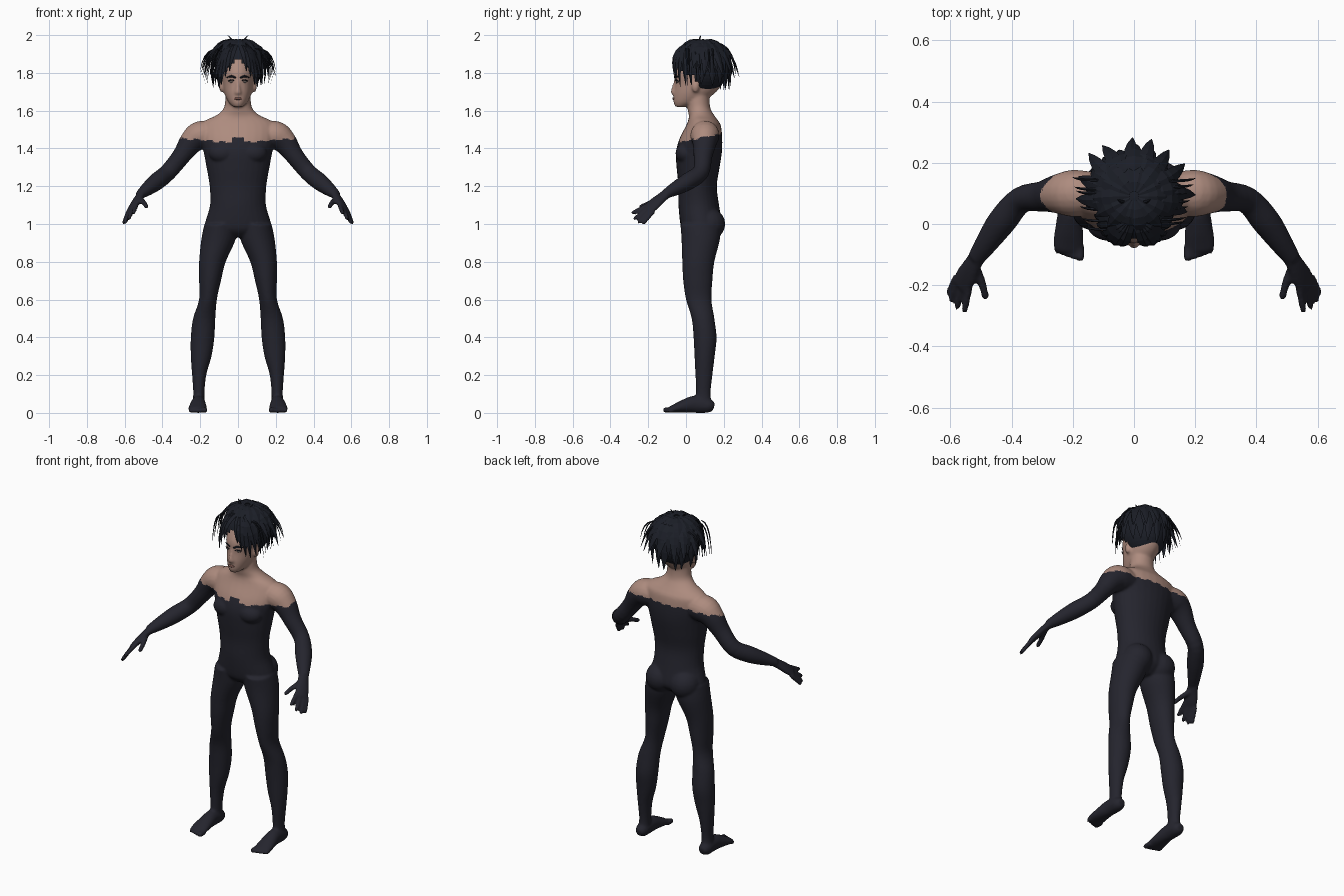
import bpy, bmesh, math, random
from mathutils import Vector, Matrix

random.seed(4)
cube = bpy.data.objects.get("Cube")
if cube:
    bpy.data.objects.remove(cube)


def material(name, rgb):
    m = bpy.data.materials.new(name)
    m.use_nodes = True
    m.diffuse_color = (*rgb, 1)
    for node in m.node_tree.nodes:
        if node.type == 'BSDF_PRINCIPLED':
            node.inputs["Base Color"].default_value = (*rgb, 1)
            node.inputs["Roughness"].default_value = 0.8
    return m


SKIN = material("warm skin", (0.42, 0.26, 0.21))
SUIT = material("dark suit", (0.018, 0.018, 0.027))
HAIR = material("black hair", (0.011, 0.013, 0.02))
LIPS = material("lip tone", (0.25, 0.12, 0.1))
EYES = material("eye grey", (0.16, 0.14, 0.13))


def finish(name, bm, mats):
    bmesh.ops.recalc_face_normals(bm, faces=bm.faces[:])
    me = bpy.data.meshes.new(name)
    bm.to_mesh(me)
    bm.free()
    for m in mats:
        me.materials.append(m)
    ob = bpy.data.objects.new(name, me)
    bpy.context.collection.objects.link(ob)
    return ob


def spline(rows, steps=4):
    """Smooth curve through rows of numbers."""
    out = []
    for i in range(len(rows) - 1):
        p0, p1 = rows[max(i - 1, 0)], rows[i]
        p2, p3 = rows[i + 1], rows[min(i + 2, len(rows) - 1)]
        for k in range(steps):
            t = k / steps
            out.append([b + 0.5 * t * (c - a + t * (2*a - 5*b + 4*c - d + t * (3*(b - c) + d - a)))
                        for a, b, c, d in zip(p0, p1, p2, p3)])
    return out + [list(rows[-1])]


def loft(bm, rows, ref, side=1, n=20, level=False):
    """Rows are x, y, z, half width, half depth."""
    pts = [Vector(r[:3]) for r in rows]
    rings = []
    for i, r in enumerate(rows):
        t = pts[min(i + 1, len(pts) - 1)] - pts[max(i - 1, 0)]
        t = Vector((0, 0, 1)) if level else t.normalized()
        a = Vector(ref).cross(t).normalized()
        b = t.cross(a)
        ring = []
        for k in range(n):
            ang = math.tau * k / n
            p = pts[i] + a * math.cos(ang) * r[3] + b * math.sin(ang) * r[4]
            ring.append(bm.verts.new((p.x * side, p.y, p.z)))
        rings.append(ring)
    for r0, r1 in zip(rings, rings[1:]):
        for k in range(n):
            j = (k + 1) % n
            bm.faces.new((r0[k], r0[j], r1[j], r1[k]))
    bm.faces.new(rings[0])
    bm.faces.new(rings[-1])


def stack(bm, rows, side=1):
    """Level sections: z, x from, x to, y from, y to."""
    loft(bm, spline([((x0 + x1) / 2, (y0 + y1) / 2, z, (x1 - x0) / 2, (y1 - y0) / 2)
                     for z, x0, x1, y0, y1 in rows]), (0, 1, 0), side, 28, True)


def ball(bm, centre, size, u=20):
    m = Matrix.Translation(centre) @ Matrix.Diagonal((*size, 1))
    bmesh.ops.create_uvsphere(bm, u_segments=u, v_segments=u // 2 + 2, radius=1, matrix=m)


# Torso, neck and head
body = bmesh.new()
torso = [(0.93, .1, .02, .13), (0.96, .16, -.015, .17), (1.0, .175, -.03, .19), (1.1, .148, -.04, .175),
         (1.2, .15, -.04, .163), (1.3, .167, -.05, .178), (1.38, .182, -.053, .19),
         (1.45, .2, -.035, .192), (1.52, .2, 0, .185), (1.55, .17, .012, .168),
         (1.575, .115, .015, .15), (1.61, .077, .008, .13), (1.66, .067, .005, .125), (1.72, .065, .02, .13)]
stack(body, [(z, -w, w, f, b) for z, w, f, b in torso])
head = [(1.62, .025, -.056, 0), (1.645, .05, -.066, .08), (1.69, .072, -.066, .15), (1.74, .083, -.06, .19),
        (1.8, .09, -.06, .2), (1.86, .088, -.035, .2), (1.92, .07, 0, .17), (1.95, .03, .04, .12)]
stack(body, [(z, -w, w, f, b) for z, w, f, b in head])
loft(body, spline([(0, -.054, 1.76, .008, .01), (0, -.066, 1.715, .011, .012),
                   (0, -.067, 1.695, .018, .013), (0, -.062, 1.682, .014, .008)]), (0, 1, 0), 1, 14, True)

# Legs, feet, arms and hands, one side then the other
leg = [(1.0, .01, .178, -.03, .18), (.92, .012, .194, -.024, .18), (.8, .065, .206, -.02, .15),
       (.7, .09, .206, -.015, .14), (.6, .112, .206, 0, .135), (.5, .12, .238, .03, .15),
       (.4, .125, .25, .04, .162), (.3, .14, .25, .045, .152), (.2, .168, .243, .05, .14),
       (.1, .178, .237, .053, .13), (.04, .175, .245, .05, .14)]
foot = [(.21, .148, .03, .02, .02), (.21, .12, .037, .036, .037), (.21, .05, .046, .038, .046),
        (.212, -.01, .036, .045, .035), (.214, -.06, .023, .05, .023), (.215, -.09, .016, .045, .015)]
arm = [(.13, .1, 1.47, .07, .07), (.2, .1, 1.468, .077, .077), (.25, .098, 1.43, .064, .064),
       (.3, .09, 1.36, .05, .049), (.37, .078, 1.275, .044, .046), (.43, .01, 1.225, .047, .046),
       (.48, -.06, 1.185, .038, .036), (.518, -.115, 1.155, .028, .023)]
palm = [(.505, -.095, 1.165, .027, .021), (.528, -.135, 1.135, .033, .02),
        (.55, -.175, 1.1, .04, .018), (.566, -.205, 1.075, .036, .013)]
fingers = [((.538, -.205, 1.1), (.555, -.29, 1.055)), ((.556, -.2, 1.083), (.58, -.278, 1.024)),
           ((.57, -.188, 1.074), (.598, -.255, 1.004)), ((.58, -.172, 1.068), (.607, -.23, 1.0))]
PALM_OUT = (.68, -.2, .7)
for s in (1, -1):
    stack(body, leg, s)
    loft(body, spline(foot), (0, 0, 1), s)
    for i in range(5):
        x, r = .176 + .019 * i, .015 - .0015 * i
        tip = -.122 + .006 * i
        loft(body, [(x, -.07, r, r, r), (x, tip + .01, r, r, r), (x, tip, r, r / 2, r / 2)], (0, 0, 1), s, 10)
    loft(body, spline(arm), (0, 0, 1), s)
    loft(body, spline(palm), PALM_OUT, s)
    for root, tip in fingers:
        a, b = Vector(root), Vector(tip)
        loft(body, [(*a.lerp(b, t), r, r) for t, r in ((0, .0125), (.5, .012), (.9, .011), (1, .006))],
             PALM_OUT, s, 10)
    loft(body, [(.518, -.14, 1.13, .016, .016), (.497, -.19, 1.112, .014, .014),
                (.485, -.238, 1.092, .012, .012), (.483, -.248, 1.088, .006, .006)], PALM_OUT, s, 10)
    ball(body, (s * .08, .12, 1.0), (.085, .088, .085))
    ball(body, (s * .08, .0, 1.375), (.075, .056, .055))
    ball(body, (s * .087, .05, 1.727), (.012, .02, .03))

# Fuse the limbs into one smooth figure
figure = finish("body", body, [SKIN, SUIT])
remesh = figure.modifiers.new("fuse", 'REMESH')
remesh.mode = 'VOXEL'
remesh.voxel_size = 0.007
relax = figure.modifiers.new("relax", 'SMOOTH')
relax.factor = 0.5
relax.iterations = 5
graph = bpy.context.evaluated_depsgraph_get()
fused = bpy.data.meshes.new_from_object(figure.evaluated_get(graph))
figure.modifiers.clear()
figure.data = fused
fused.materials.clear()
for m in (SKIN, SUIT):
    fused.materials.append(m)

# Suit below a slightly ragged hem, with a small tab at the chest
for p in fused.polygons:
    c = p.center
    hem = 1.437 + 0.2 * c.y + 0.007 * (math.floor(c.x * 30) % 2)
    if abs(c.x) < 0.03 and c.y < 0.05:
        hem = 1.46
    p.material_index = 1 if c.z < hem else 0
    p.use_smooth = True

# Face details
for s, label in ((1, "left"), (-1, "right")):
    bm = bmesh.new()
    ball(bm, (s * .034, -.045, 1.753), (.014, .008, .006), 14)
    finish(label + "_eye", bm, [EYES])
    bm = bmesh.new()
    loft(bm, spline([(.012, -.06, 1.774, .004, .003), (.035, -.052, 1.782, .006, .004),
                     (.06, -.03, 1.775, .002, .002)]), (0, -1, 0), s, 6)
    loft(bm, spline([(.018, -.056, 1.758, .002, .003), (.034, -.054, 1.763, .003, .004),
                     (.052, -.04, 1.756, .002, .003)]), (0, -1, 0), s, 6)
    finish(label + "_brow_and_lashes", bm, [HAIR])
bm = bmesh.new()
ball(bm, (0, -.066, 1.664), (.022, .006, .007), 14)
finish("lips", bm, [LIPS])

# Hair cap, open over the face
bm = bmesh.new()
ball(bm, (0, .085, 1.83), (.125, .138, .142), 40)
face = []
for f in bm.faces:
    c = f.calc_center_median()
    if (c.y < .05 and c.z < 1.87 - abs(c.x) * .8) or (c.y < .075 and c.z < 1.75):
        face.append(f)
bmesh.ops.delete(bm, geom=face, context='FACES')
finish("hair_cap", bm, [HAIR])

CROWN = Vector((0, .09, 1.82))


def lock(bm, start, mid, end, width, thick=.007):
    """Flat tapering lock along a curved path."""
    a, b, c = Vector(start), Vector(mid), Vector(end)
    rows = []
    for i, w in enumerate((.6, .9, 1, .85, .55, .05)):
        t = i / 5
        rows.append((*(a * (1 - t) ** 2 + b * 2 * t * (1 - t) + c * t * t), w * width, w * thick))
    loft(bm, rows, b - CROWN, 1, 4)


def around(ang, r, z):
    return (math.cos(ang) * r, .09 + math.sin(ang) * r, z)


def layer(name, count, turn, start, mid, end, width, limit, jitter=.01):
    """Ring of locks around the crown, skipping the face."""
    bm = bmesh.new()
    for i in range(count):
        ang = math.tau * (i + turn) / count
        back = math.sin(ang)
        if back < limit:
            continue
        k = 1 + .14 * min(back, 0) + random.uniform(-.05, .05)
        drop = random.uniform(-jitter, jitter) - .02 * back
        lock(bm, around(ang, *start), around(ang, mid[0] * k, mid[1]),
             around(ang + random.uniform(-.08, .08), end[0] * k, end[1] + drop), width)
    finish(name, bm, [HAIR])


layer("crown_locks", 14, 0, (.015, 1.972), (.1, 1.985), (.145, 1.895), .026, -2)
layer("middle_locks", 18, .5, (.06, 1.96), (.155, 1.95), (.165, 1.81), .028, -.5)
layer("lower_locks", 18, 0, (.105, 1.92), (.155, 1.86), (.135, 1.73), .028, -.3)
layer("flared_locks", 16, .25, (.09, 1.945), (.155, 1.925), (.198, 1.8), .024, -.45, .025)

# Parted fringe, loose side strands and top wisps
fringe, strands = bmesh.new(), bmesh.new()
for s in (1, -1):
    for x, y, z in ((.045, -.066, 1.81), (.068, -.062, 1.775), (.088, -.05, 1.735),
                    (.105, -.03, 1.725), (.122, 0, 1.73), (.13, .03, 1.735)):
        lock(fringe, (s * x * .2, .01, 1.955), (s * x * .95, y - .022, 1.92), (s * x, y, z), .021)
    for i in range(7):
        y = -.01 + .025 * i + random.uniform(-.01, .01)
        lock(strands, (s * .09, y, 1.93), (s * (.15 + .006 * i), y, 1.935),
             (s * (.165 + .006 * i), y + .01, 1.73 + .012 * i), .005, .004)
    lock(strands, (s * .03, .07, 1.96), (s * .035, .07, 1.985), (s * .055, .08, 2.0), .007, .004)
finish("fringe", fringe, [HAIR])
finish("loose_strands", strands, [HAIR])
